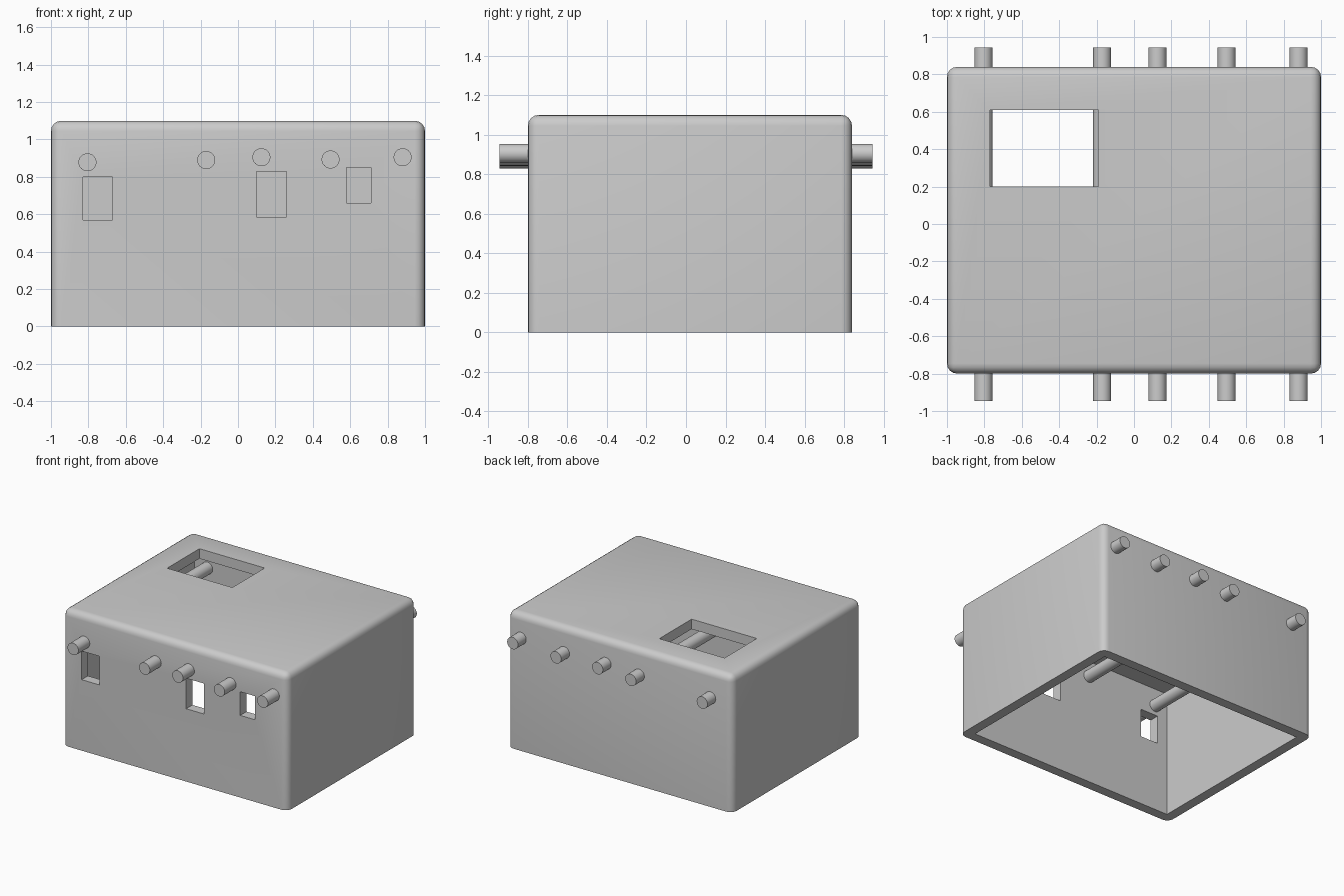
import bpy, bmesh
from mathutils import Matrix, Vector

if "Cube" in bpy.data.objects:
    bpy.data.objects.remove(bpy.data.objects["Cube"])

FRONT, BACK, HEIGHT, WALL, ROUND = -0.80, 0.84, 1.10, 0.08, 0.055


def make_box(name, lo, hi, bevel=0.0):
    """Box between two corners; bevel rounds every edge except the base."""
    lo, hi = Vector(lo), Vector(hi)
    bm = bmesh.new()
    bmesh.ops.create_cube(bm, size=1)
    for v in bm.verts:
        v.co = [(a + b) / 2 + c * (b - a) for a, b, c in zip(lo, hi, v.co)]
    if bevel:
        edges = [e for e in bm.edges if max(v.co.z for v in e.verts) > lo.z + 1e-4]
        bmesh.ops.bevel(bm, geom=edges, offset=bevel, segments=4,
                        profile=0.5, affect='EDGES', clamp_overlap=True)
    mesh = bpy.data.meshes.new(name)
    bm.to_mesh(mesh)
    bm.free()
    obj = bpy.data.objects.new(name, mesh)
    bpy.context.collection.objects.link(obj)
    return obj


def cut(target, lo, hi):
    """Subtract a box from the target and discard the cutter."""
    cutter = make_box("cutter", lo, hi)
    cutter.hide_render = True
    mod = target.modifiers.new("cut", 'BOOLEAN')
    mod.operation, mod.solver, mod.object = 'DIFFERENCE', 'EXACT', cutter
    bpy.context.view_layer.objects.active = target
    bpy.ops.object.modifier_apply(modifier=mod.name)
    bpy.data.objects.remove(cutter)


def smooth(obj):
    bpy.ops.object.select_all(action='DESELECT')
    obj.select_set(True)
    bpy.context.view_layer.objects.active = obj
    bpy.ops.object.shade_smooth_by_angle(angle=0.6)


# House shell: rounded block, hollow and open underneath
house = make_box("house_shell", (-1, FRONT, 0), (1, BACK, HEIGHT), ROUND)
cut(house, (-1 + WALL, FRONT + WALL, -0.2), (1 - WALL, BACK - WALL, HEIGHT - WALL))

# Roof hatch
cut(house, (-0.77, 0.20, 0.95), (-0.19, 0.61, 1.3))

# Front windows: x range, z range
for x0, x1, z0, z1 in [(-0.83, -0.67, 0.57, 0.80),
                       (0.10, 0.26, 0.585, 0.83),
                       (0.58, 0.71, 0.66, 0.85)]:
    cut(house, (x0, FRONT - 0.1, z0), (x1, FRONT + WALL + 0.06, z1))
smooth(house)

# Roof beams running front to back through both walls
for i, (x, z) in enumerate([(-0.805, 0.878), (-0.17, 0.89), (0.125, 0.905),
                            (0.495, 0.893), (0.88, 0.905)], 1):
    bm = bmesh.new()
    bmesh.ops.create_cone(bm, cap_ends=True, segments=32, radius1=0.048,
                          radius2=0.048, depth=1.89,
                          matrix=Matrix.Rotation(1.5707963, 4, 'X'))
    mesh = bpy.data.meshes.new(f"roof_beam_{i}")
    bm.to_mesh(mesh)
    bm.free()
    beam = bpy.data.objects.new(f"roof_beam_{i}", mesh)
    beam.location = (x, 0, z)
    bpy.context.collection.objects.link(beam)
    smooth(beam)
